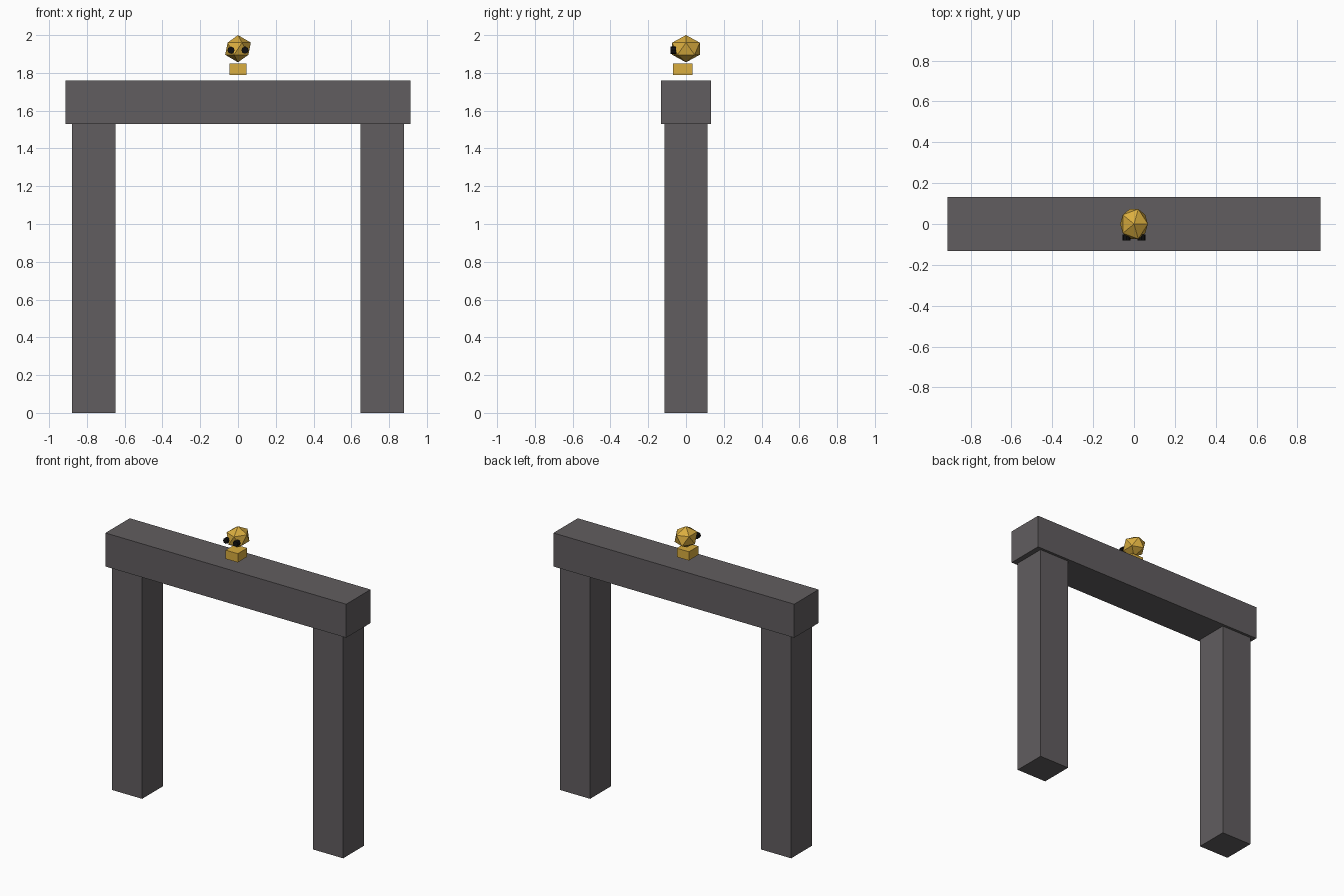
import bpy
import math

if "Cube" in bpy.data.objects:
    bpy.data.objects.remove(bpy.data.objects["Cube"])


def material(name, color):
    m = bpy.data.materials.new(name)
    m.diffuse_color = (*color, 1)
    m.use_nodes = True
    m.node_tree.nodes["Principled BSDF"].inputs["Base Color"].default_value = m.diffuse_color
    return m


stone = material("dark_stone", (0.12, 0.11, 0.115))
gold = material("gold", (0.7, 0.42, 0.05))
black = material("black", (0.005, 0.005, 0.005))


def finish(name, mat):
    ob = bpy.context.object
    ob.name = name
    ob.data.materials.append(mat)
    return ob


def box(name, lo, hi, mat):
    centre = [(a + b) / 2 for a, b in zip(lo, hi)]
    bpy.ops.mesh.primitive_cube_add(size=1, location=centre)
    ob = finish(name, mat)
    ob.scale = [b - a for a, b in zip(lo, hi)]
    return ob


# Gate: two posts and a lintel
for side, x in (("left", -0.763), ("right", 0.763)):
    box(side + "_post", (x - 0.115, -0.114, 0), (x + 0.115, 0.114, 1.53), stone)
box("lintel", (-0.914, -0.132, 1.53), (0.914, 0.132, 1.76), stone)

# Floating skull ornament: faceted cranium and jaw block
bpy.ops.mesh.primitive_ico_sphere_add(subdivisions=1, radius=1, location=(0, 0, 1.928))
finish("skull_cranium", gold).scale = (0.076, 0.086, 0.072)
box("skull_jaw", (-0.046, -0.068, 1.79), (0.046, 0.034, 1.85), gold)

# Eye sockets: short discs facing forward
for side, x in (("left", -0.037), ("right", 0.037)):
    bpy.ops.mesh.primitive_cylinder_add(vertices=8, radius=0.019, depth=0.03,
                                        location=(x, -0.067, 1.92),
                                        rotation=(math.pi / 2, 0, 0))
    finish(side + "_eye_socket", black)
